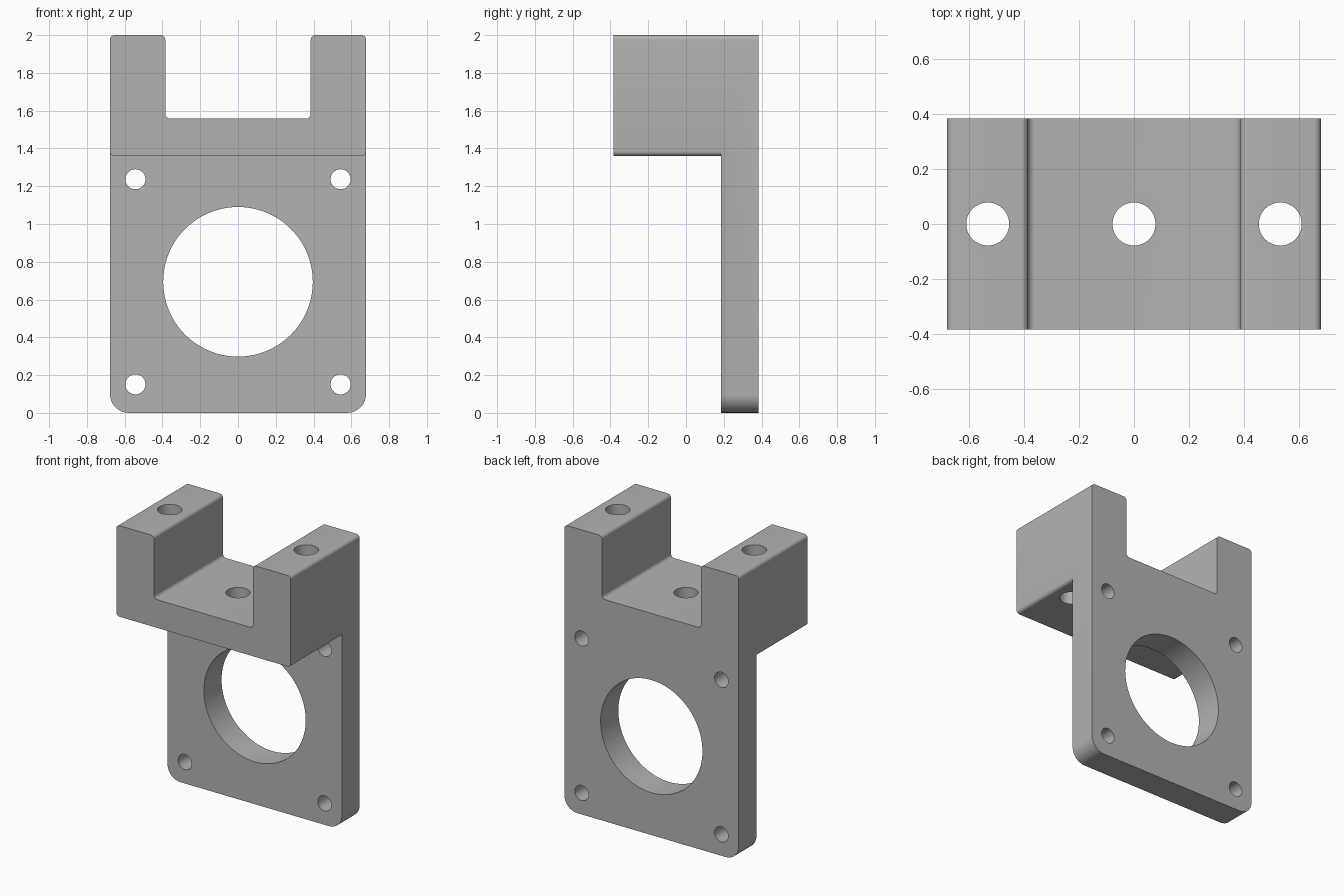
import bpy, bmesh, math
from mathutils import Vector

if "Cube" in bpy.data.objects:
    bpy.data.objects.remove(bpy.data.objects["Cube"], do_unlink=True)

W, D = 0.678, 0.383            # half width, half depth
PLATE_FRONT = 0.186
SHELF, FLOOR, TOP = 1.36, 1.558, 2.0
SLOT = 0.385
EDGE = 0.025                   # small edge radius

grey = bpy.data.materials.new("plain grey")
grey.diffuse_color = (0.45, 0.45, 0.45, 1)
grey.use_nodes = True
grey.node_tree.nodes["Principled BSDF"].inputs["Base Color"].default_value = (0.45, 0.45, 0.45, 1)


def rounded(corners, steps=8):
    """Replace every (x, z, radius) corner with a fillet arc."""
    out = []
    for i, (x, z, r) in enumerate(corners):
        p = Vector((x, z))
        if r == 0:
            pts = [p]
        else:
            a = (Vector(corners[i - 1][:2]) - p).normalized()
            b = (Vector(corners[(i + 1) % len(corners)][:2]) - p).normalized()
            centre = p + (a + b) * r
            turns = [math.pi / 2 * k / steps for k in range(steps + 1)]
            pts = [centre - b * r * math.cos(t) - a * r * math.sin(t) for t in turns]
        for q in pts:
            if not out or (q - out[-1]).length > 1e-5:
                out.append(q)
    return out


def extrude(name, points, y0, y1):
    """Solid from an x-z outline, running from y0 to y1."""
    bm = bmesh.new()
    face = bm.faces.new([bm.verts.new((p.x, y0, p.y)) for p in points])
    ext = bmesh.ops.extrude_face_region(bm, geom=[face])
    verts = [v for v in ext["geom"] if isinstance(v, bmesh.types.BMVert)]
    bmesh.ops.translate(bm, verts=verts, vec=(0, y1 - y0, 0))
    bmesh.ops.recalc_face_normals(bm, faces=bm.faces)
    mesh = bpy.data.meshes.new(name)
    bm.to_mesh(mesh)
    bm.free()
    obj = bpy.data.objects.new(name, mesh)
    bpy.context.collection.objects.link(obj)
    return obj


def cylinder(name, location, radius, depth, rotation=(0, 0, 0), sides=48):
    bpy.ops.mesh.primitive_cylinder_add(vertices=sides, radius=radius, depth=depth,
                                        location=location, rotation=rotation)
    obj = bpy.context.object
    obj.name = name
    return obj


def mirrored(half):
    """Complete an outline given from its bottom right to its top right."""
    return half + [(-x, z, r) for x, z, r in reversed(half)]


# Full front outline: plate with rounded feet and a slotted clamp block on top
bracket = extrude("bracket", rounded(mirrored([
    (W, 0, 0.1), (W, TOP, EDGE), (SLOT, TOP, EDGE), (SLOT, FLOOR, EDGE)])), -D, D)
bracket.data.materials.append(grey)

# Space in front of the plate, leaving the block's lower edges rounded
cutters = [extrude("front_space", rounded(mirrored([
    (0.8, -0.1, 0), (0.8, SHELF + EDGE, 0), (W, SHELF + EDGE, 0), (W, SHELF, EDGE)])),
    -0.6, PLATE_FRONT)]

# Central bore and four mounting holes through the plate
along_y = (math.pi / 2, 0, 0)
cutters.append(cylinder("bore", (0, 0.3, 0.694), 0.396, 0.6, along_y, 96))
for x in (-0.543, 0.543):
    for z in (0.151, 1.237):
        cutters.append(cylinder("mounting_hole", (x, 0.3, z), 0.053, 0.6, along_y))

# Vertical holes through the block
for x in (-0.531, 0, 0.531):
    cutters.append(cylinder("clamp_hole", (x, 0, 1.7), 0.078, 0.9))

# Cut everything out of the bracket
bpy.ops.object.select_all(action="DESELECT")
bpy.context.view_layer.objects.active = bracket
bracket.select_set(True)
for cutter in cutters:
    cutter.hide_render = True
    mod = bracket.modifiers.new("cut", "BOOLEAN")
    mod.operation = "DIFFERENCE"
    mod.solver = "EXACT"
    mod.object = cutter
    bpy.ops.object.modifier_apply(modifier=mod.name)
    bpy.data.objects.remove(cutter, do_unlink=True)

bpy.ops.object.shade_smooth_by_angle(angle=math.radians(30))
